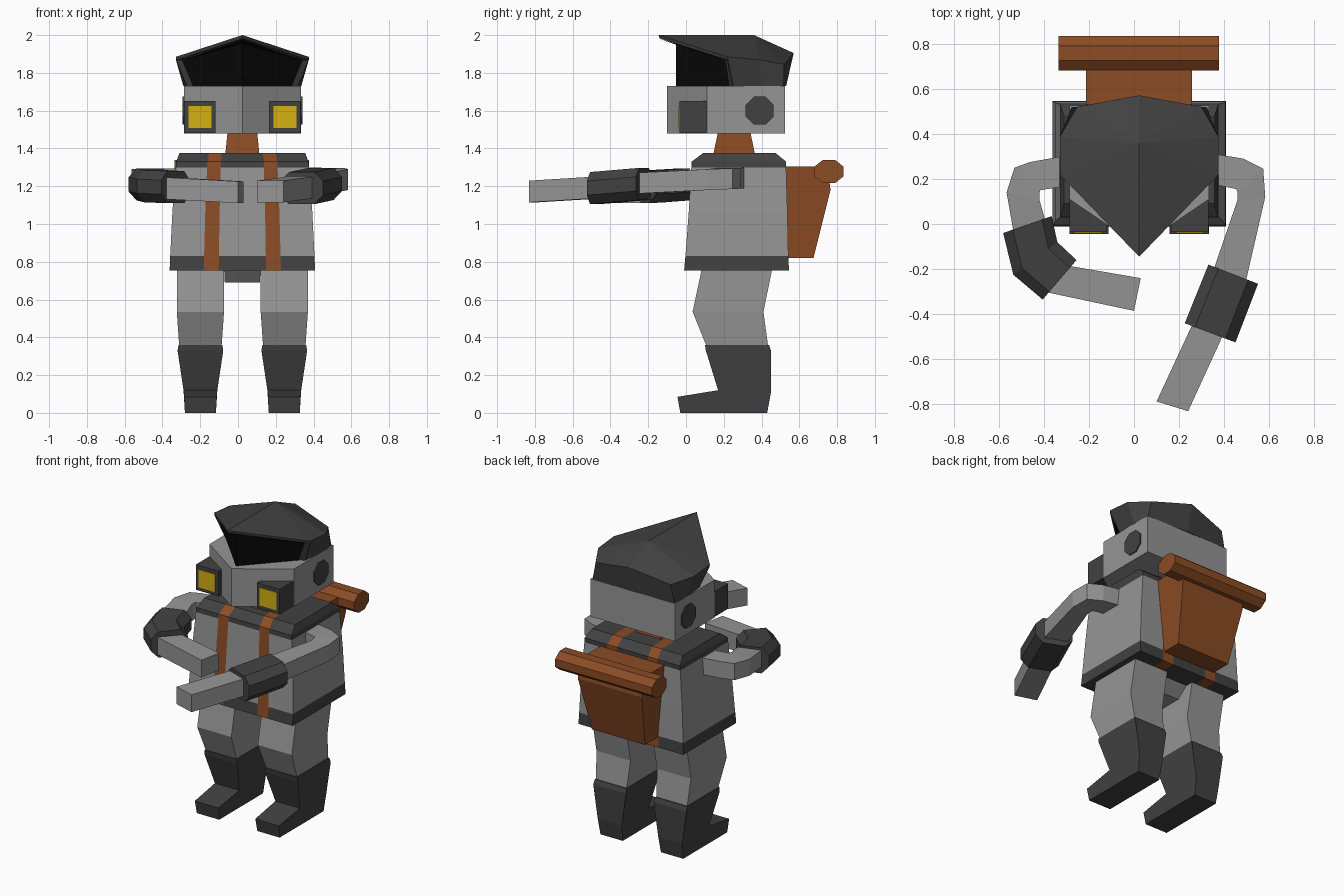
import bpy, bmesh, math

if "Cube" in bpy.data.objects:
    bpy.data.objects.remove(bpy.data.objects["Cube"])

C = 0.023  # symmetry plane of the body


def material(name, rgb):
    m = bpy.data.materials.new(name)
    m.diffuse_color = (*rgb, 1)
    m.use_nodes = True
    m.node_tree.nodes["Principled BSDF"].inputs["Base Color"].default_value = m.diffuse_color
    return m


GREY = material("light grey", (0.30, 0.30, 0.30))
DARK = material("charcoal", (0.053, 0.053, 0.053))
BROWN = material("leather brown", (0.26, 0.072, 0.018))
YELLOW = material("lens yellow", (0.66, 0.44, 0.006))
BLACK = material("black", (0.003, 0.003, 0.003))


def make(name, verts, faces, *mats, rule=None):
    bm = bmesh.new()
    vs = [bm.verts.new(v) for v in verts]
    for f in faces:
        bm.faces.new([vs[i] for i in f])
    bmesh.ops.recalc_face_normals(bm, faces=bm.faces)
    if rule:
        for f in bm.faces:
            f.material_index = rule(f.calc_center_median())
    me = bpy.data.meshes.new(name)
    bm.to_mesh(me)
    bm.free()
    for m in mats:
        me.materials.append(m)
    ob = bpy.data.objects.new(name, me)
    bpy.context.collection.objects.link(ob)
    return ob


def loft(name, rings, *mats, rule=None):
    """Skin closed rings of equal point count and cap both ends."""
    n = len(rings[0])
    verts = [p for r in rings for p in r]
    faces = [(k * n + i, k * n + (i + 1) % n, (k + 1) * n + (i + 1) % n, (k + 1) * n + i)
             for k in range(len(rings) - 1) for i in range(n)]
    faces += [tuple(range(n)), tuple(range(len(verts) - n, len(verts)))]
    return make(name, verts, faces, *mats, rule=rule)


def rect(cx, hw, y0, y1, z):
    return [(cx - hw, y0, z), (cx + hw, y0, z), (cx + hw, y1, z), (cx - hw, y1, z)]


def extrude_x(name, profile, cx, width, mat):
    """Side profile of (y, z) points; width gives the half width at height z."""
    return loft(name, [[(cx + s * width(z), y, z) for y, z in profile] for s in (-1, 1)], mat)


# torso: columns across the width so the straps are their own faces
US = (-1, -0.53, -0.325, 0.325, 0.53, 1)
LEVELS = [(0.755, 0.385, -0.01, 0.545), (0.83, 0.382, -0.003, 0.542), (1.07, 0.37, 0.015, 0.537),
          (1.30, 0.352, 0.028, 0.53), (1.33, 0.350, 0.03, 0.53), (1.375, 0.333, 0.09, 0.475)]
verts, faces = [], []
for z, hw, y0, y1 in LEVELS:
    verts += [(C + u * hw, y0, z) for u in US] + [(C + u * hw, y1, z) for u in reversed(US)]
for k in range(len(LEVELS) - 1):
    for i in range(12):
        j = (i + 1) % 12
        faces.append((k * 12 + i, k * 12 + j, k * 12 + 12 + j, k * 12 + 12 + i))
for base in (0, 12 * (len(LEVELS) - 1)):
    faces += [(base + i, base + i + 1, base + 10 - i, base + 11 - i) for i in range(5)]


def torso_colour(c):
    if 0.1 < abs(c.x - C) < 0.22 and 0.0 < c.z:
        return 2
    return 0 if 0.83 < c.z < 1.30 else 1


make("torso", verts, faces, GREY, DARK, BROWN, rule=torso_colour)
loft("hips", [rect(C, 0.093, 0.17, 0.33, 0.69), rect(C, 0.097, 0.10, 0.42, 0.77)], GREY)
loft("neck", [rect(C, 0.09, 0.145, 0.365, 1.37), rect(C, 0.078, 0.17, 0.34, 1.49)], BROWN)

# legs and boots
BOOT = [(0.10, 0.36), (0.44, 0.36), (0.45, 0.33), (0.45, 0.11), (0.43, 0), (-0.03, 0),
        (-0.045, 0.085), (0.17, 0.12), (0.105, 0.33)]


def boot_width(z):
    if z > 0.34:
        return 0.116
    return 0.082 + (0.006 * z / 0.11 if z < 0.11 else 0.006 + (z - 0.11) * 0.15)


for side, s in (("left", -1), ("right", 1)):
    cx = C + s * 0.222
    loft(side + "_leg", [rect(cx, 0.112, 0.11, 0.435, 0.35), rect(cx, 0.125, 0.035, 0.41, 0.535),
                         rect(cx, 0.125, 0.085, 0.458, 0.77)], GREY)
    extrude_x(side + "_boot", BOOT, cx, boot_width, DARK)

# head: wedge-fronted block
plan = [(C, -0.10), (C + 0.31, 0.11), (C + 0.31, 0.525), (C - 0.31, 0.525), (C - 0.31, 0.11)]
loft("head", [[(x, y, z) for x, y in plan] for z in (1.48, 1.73)], GREY)

for side, s in (("left", -1), ("right", 1)):
    # eye housings with a lens plate
    ex = C + s * 0.225
    loft(side + "_eye_housing", [rect(ex, 0.083, -0.035, 0.11, z) for z in (1.483, 1.65)], DARK)
    loft(side + "_lens", [rect(ex, 0.061, -0.04, -0.03, z) for z in (1.507, 1.625)], YELLOW)
    # ear discs
    disc = [(0.39 + 0.08 * math.cos(math.radians(22.5 + 45 * i)),
             1.60 + 0.08 * math.sin(math.radians(22.5 + 45 * i))) for i in range(8)]
    loft(side + "_ear", [[(C + s * x, y, z) for y, z in disc] for x in (0.30, 0.318)], DARK)

# cap: peak, rim and walls, half described and mirrored
TIP, PEAK, BACK, BACK_LOW = (0, -0.145, 2.0), (0, 0.36, 2.0), (0, 0.57, 1.905), (0, 0.53, 1.73)
A, B, D = (0.352, 0.22, 1.885), (0.352, 0.385, 1.87), (0.275, 0.52, 1.845)
a, b, d = (0.295, 0.25, 1.73), (0.312, 0.40, 1.73), (0.30, 0.517, 1.73)
A2, TIP2, IN_TOP, IN_LOW = (0.350, 0.22, 1.868), (0, -0.14, 1.982), (0.32, 0.215, 1.868), (0.262, 0.235, 1.73)
NOSE_TOP, NOSE_LOW = (0, -0.05, 1.958), (0, -0.05, 1.73)


def mirrored(name, polys, mat):
    verts, faces = [], []
    for s in (1, -1):
        for p in polys:
            faces.append(tuple(range(len(verts), len(verts) + len(p))))
            verts += [(C + s * x, y, z) for x, y, z in p]
    ob = make(name, verts, faces, mat)
    bm = bmesh.new()
    bm.from_mesh(ob.data)
    bmesh.ops.remove_doubles(bm, verts=bm.verts, dist=0.0005)
    bmesh.ops.recalc_face_normals(bm, faces=bm.faces)
    bm.to_mesh(ob.data)
    bm.free()


mirrored("cap", [(TIP, PEAK, A), (PEAK, A, B), (PEAK, B, D), (PEAK, D, BACK),
                 (A, B, b, a), (B, D, d, b), (D, BACK, BACK_LOW, d),
                 (TIP, A, A2, TIP2), (A, A2, a), (A2, IN_TOP, IN_LOW, a),
                 (TIP2, A2, IN_TOP, NOSE_TOP), (IN_TOP, NOSE_TOP, NOSE_LOW, IN_LOW),
                 (IN_LOW, NOSE_LOW, BACK_LOW, d, b, a)], DARK)
# black lining under the peak
lift = lambda p, dy, dz: (p[0], p[1] + dy, p[2] + dz)
mirrored("cap_lining", [tuple(lift(p, -0.004, 0) for p in (IN_TOP, NOSE_TOP, NOSE_LOW, IN_LOW)),
                        tuple(lift(p, 0, -0.004) for p in (TIP2, IN_TOP, NOSE_TOP))], BLACK)

# backpack and bedroll
extrude_x("backpack", [(0.52, 1.305), (0.75, 1.305), (0.765, 1.18), (0.675, 0.82), (0.525, 0.82)],
          C, lambda z: 0.195 + 0.04 * min(1, (z - 0.82) / 0.36), BROWN)
extrude_x("bedroll", [(0.757 + 0.083 * math.cos(math.radians(22.5 + 45 * i)),
                       1.278 + 0.067 * math.sin(math.radians(22.5 + 45 * i))) for i in range(8)],
          C - 0.002, lambda z: 0.356, BROWN)

# arms: sections given as outer point, inner point and height
BOX = [(0, -0.5), (1, -0.5), (1, 0.5), (0, 0.5)]
CUFF = [(0, -0.22), (0.2, -0.5), (0.8, -0.5), (1, -0.22), (1, 0.22), (0.8, 0.5), (0.2, 0.5), (0, 0.22)]


def limb(name, sections, height, profile, mat):
    loft(name, [[(ox + (ix - ox) * u, oy + (iy - oy) * u, z + v * height) for u, v in profile]
                for ox, oy, ix, iy, z in sections], mat)


limb("right_upper_arm", [(0.33, 0.315, 0.33, 0.18, 1.245), (0.484, 0.29, 0.453, 0.155, 1.242),
                         (0.573, 0.245, 0.46, 0.14, 1.24), (0.582, 0.12, 0.46, 0.11, 1.235),
                         (0.49, -0.28, 0.34, -0.24, 1.215)], 0.11, BOX, GREY)
limb("right_cuff", [(0.55, -0.265, 0.33, -0.18, 1.212), (0.45, -0.525, 0.225, -0.44, 1.19)],
     0.17, CUFF, DARK)
limb("right_hand", [(0.41, -0.46, 0.275, -0.41, 1.195), (0.24, -0.83, 0.10, -0.787, 1.172)],
     0.115, BOX, GREY)
limb("left_upper_arm", [(-0.29, 0.305, -0.29, 0.17, 1.24), (-0.46, 0.275, -0.415, 0.15, 1.24),
                        (-0.53, 0.25, -0.42, 0.135, 1.238), (-0.565, 0.14, -0.42, 0.11, 1.235),
                        (-0.53, -0.06, -0.38, -0.03, 1.22)], 0.11, BOX, GREY)
limb("left_cuff", [(-0.58, -0.04, -0.365, 0.035, 1.21), (-0.535, -0.225, -0.34, -0.08, 1.20),
                   (-0.405, -0.335, -0.255, -0.16, 1.195)], 0.17, CUFF, DARK)
limb("left_hand", [(-0.40, -0.30, -0.35, -0.175, 1.19), (0.0, -0.385, 0.03, -0.24, 1.168)],
     0.115, BOX, GREY)
